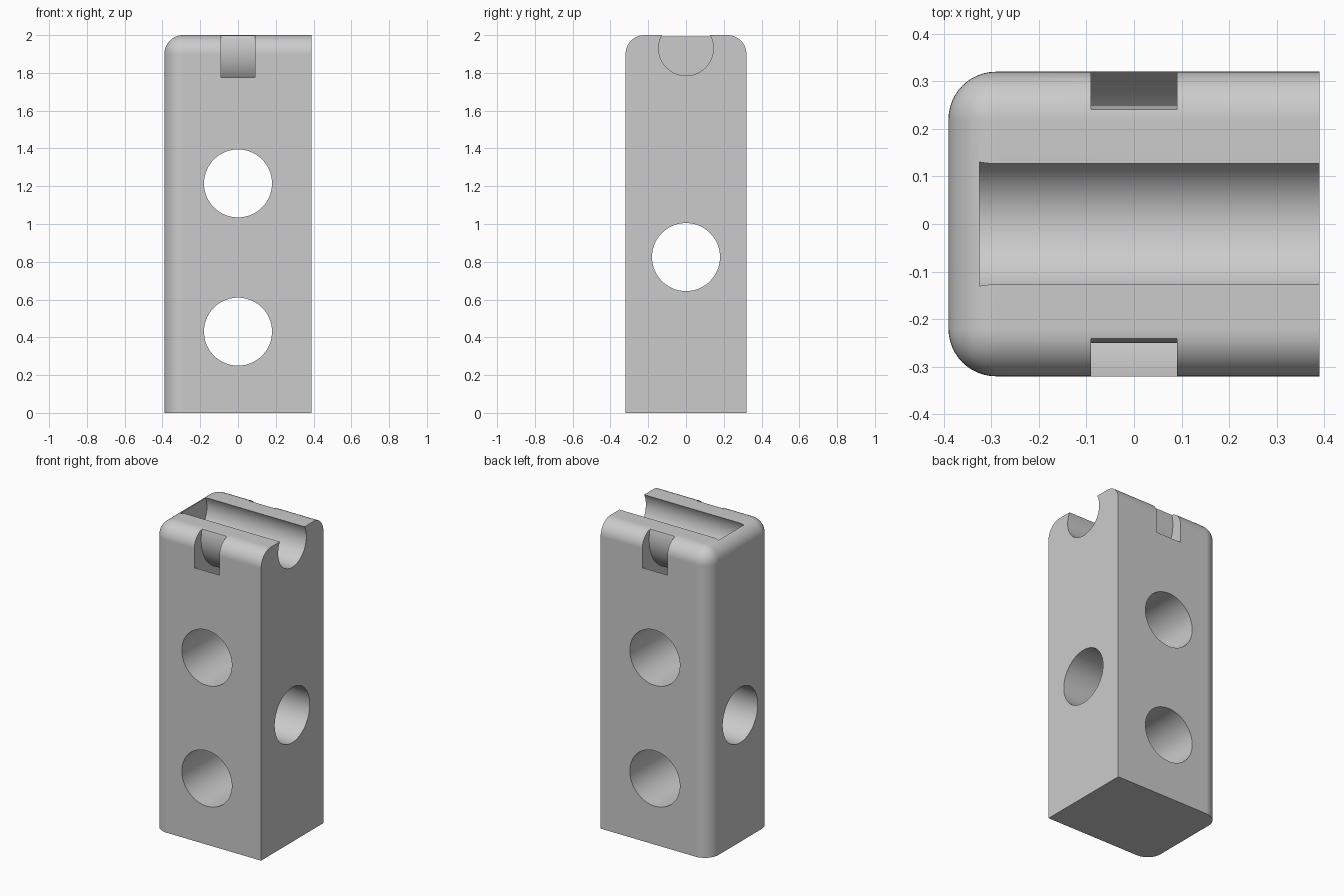
import bpy
import bmesh
from math import radians

W, D, H = 0.78, 0.64, 2.0      # block size
FILLET = 0.1
HOLE_R = 0.18
CHANNEL_Z = 1.93               # axis of the top channel and the strap slot

if "Cube" in bpy.data.objects:
    bpy.data.objects.remove(bpy.data.objects["Cube"])

grey = bpy.data.materials.new("plain_grey")
grey.use_nodes = True
grey.diffuse_color = (0.6, 0.6, 0.6, 1)
grey.node_tree.nodes["Principled BSDF"].inputs["Base Color"].default_value = (0.6, 0.6, 0.6, 1)


def cylinder(name, axis, centre, radius, length):
    rotation = {"x": (0, radians(90), 0), "y": (radians(90), 0, 0)}[axis]
    bpy.ops.mesh.primitive_cylinder_add(vertices=96, radius=radius, depth=length,
                                        location=centre, rotation=rotation)
    obj = bpy.context.object
    obj.name = name
    obj.hide_render = True
    return obj


def cut(target, cutter):
    mod = target.modifiers.new("cut", "BOOLEAN")
    mod.operation = "DIFFERENCE"
    mod.solver = "EXACT"
    mod.object = cutter
    bpy.context.view_layer.objects.active = target
    bpy.ops.object.modifier_apply(modifier=mod.name)
    bpy.data.objects.remove(cutter)


# Block, filleted on the two left-hand uprights and three top edges
bm = bmesh.new()
bmesh.ops.create_cube(bm, size=1)
for v in bm.verts:
    v.co = (v.co.x * W, v.co.y * D, (v.co.z + 0.5) * H)
rounded = []
for e in bm.edges:
    mid = (e.verts[0].co + e.verts[1].co) / 2
    on_top = mid.z > H - 0.01 and mid.x < W / 4
    upright = abs(mid.z - H / 2) < 0.01 and mid.x < 0
    if on_top or upright:
        rounded.append(e)
bmesh.ops.bevel(bm, geom=rounded, offset=FILLET, segments=12, profile=0.5,
                affect="EDGES")
mesh = bpy.data.meshes.new("clamp_block")
bm.to_mesh(mesh)
bm.free()
block = bpy.data.objects.new("clamp_block", mesh)
bpy.context.collection.objects.link(block)
mesh.materials.append(grey)

# Round channel along the top, open at one end
start, end = -0.325, 0.6
cut(block, cylinder("channel_cutter", "x", ((start + end) / 2, 0, CHANNEL_Z),
                    0.145, end - start))

# Curved strap slot passing under the channel
strap = cylinder("strap_cutter", "x", (0, 0, CHANNEL_Z), 0.355, 0.18)
cut(strap, cylinder("strap_core", "x", (0, 0, CHANNEL_Z), 0.25, 0.5))
cut(block, strap)

# Through holes: two front to back, one side to side
for z in (0.43, 1.215):
    cut(block, cylinder("front_hole_cutter", "y", (0, 0, z), HOLE_R, 2))
cut(block, cylinder("side_hole_cutter", "x", (0, 0, 0.825), HOLE_R, 2))

# One material throughout, smooth curves with crisp edges
block.data.materials.clear()
block.data.materials.append(grey)
for p in block.data.polygons:
    p.material_index = 0
bpy.ops.object.select_all(action="DESELECT")
block.select_set(True)
bpy.context.view_layer.objects.active = block
bpy.ops.object.shade_smooth_by_angle(angle=radians(30))
weighted = block.modifiers.new("even_shading", "WEIGHTED_NORMAL")
weighted.keep_sharp = True
